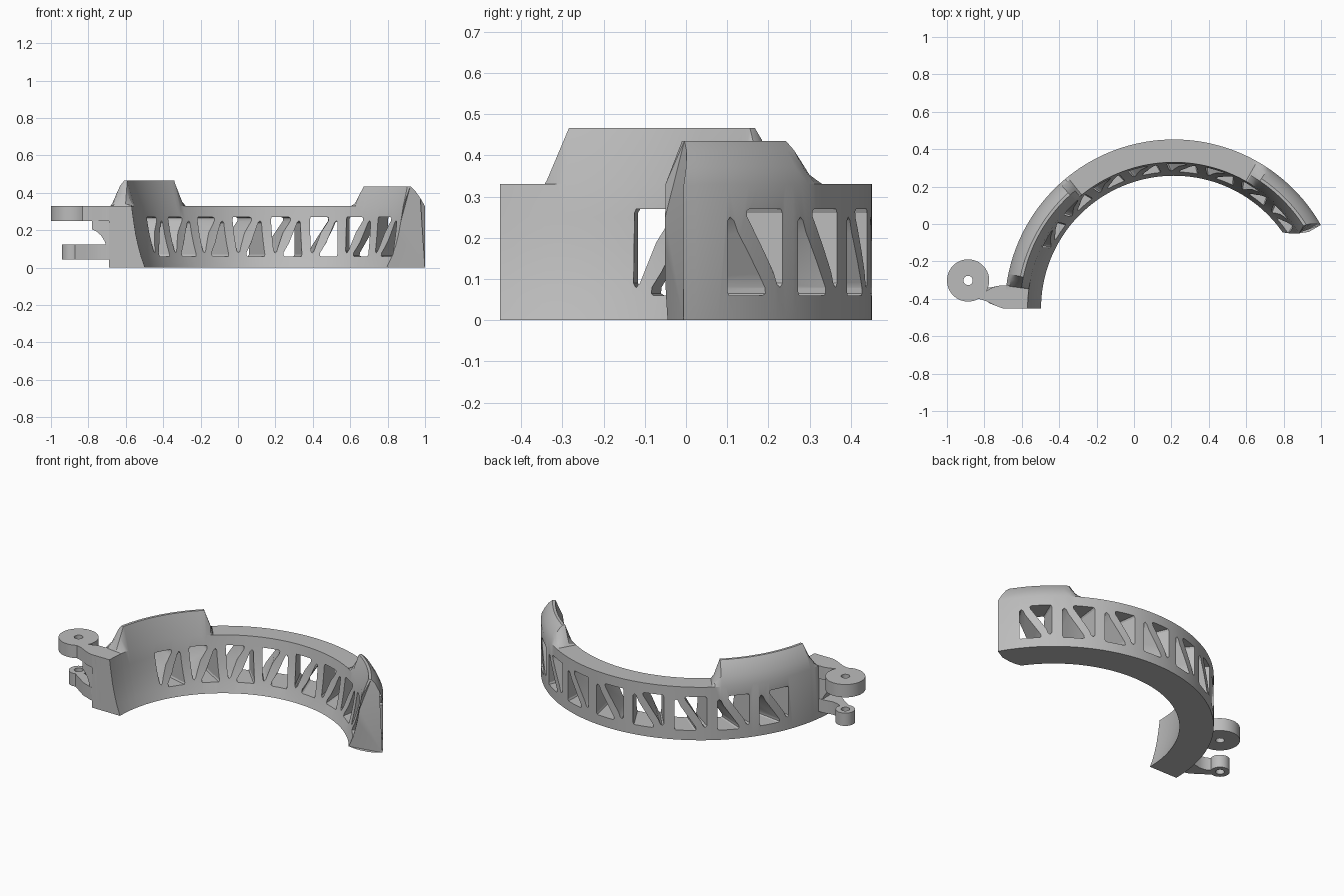
import bpy, bmesh, math
from math import radians, cos, sin

old = bpy.data.objects.get("Cube")
if old:
    bpy.data.objects.remove(old, do_unlink=True)

CX, CY, R = 0.213, -0.452, 0.904
WALL = 0.33

grey = bpy.data.materials.new("plain grey")
grey.use_nodes = True
grey.diffuse_color = (0.5, 0.5, 0.5, 1)
grey.node_tree.nodes["Principled BSDF"].inputs["Base Color"].default_value = (0.5, 0.5, 0.5, 1)


def polar(r, deg, z):
    return (CX + r * cos(radians(deg)), CY + r * sin(radians(deg)), z)


def lerp_table(x, table):
    """Piecewise linear lookup, clamped at both ends."""
    if x <= table[0][0]:
        return table[0][1]
    for (a, fa), (b, fb) in zip(table, table[1:]):
        if x <= b:
            return fa + (fb - fa) * (x - a) / (b - a)
    return table[-1][1]


def skin(bm, rings):
    """Join equal closed rings into a capped solid."""
    loops = [[bm.verts.new(p) for p in ring] for ring in rings]
    n = len(loops[0])
    for a, b in zip(loops, loops[1:]):
        for i in range(n):
            j = (i + 1) % n
            bm.faces.new((a[i], a[j], b[j], b[i]))
    bm.faces.new(loops[0][::-1])
    bm.faces.new(loops[-1])


def finish(name, bm):
    bmesh.ops.recalc_face_normals(bm, faces=bm.faces)
    mesh = bpy.data.meshes.new(name)
    bm.to_mesh(mesh)
    bm.free()
    mesh.materials.append(grey)
    obj = bpy.data.objects.new(name, mesh)
    bpy.context.collection.objects.link(obj)
    return obj


def solid(name, rings):
    bm = bmesh.new()
    skin(bm, rings)
    return finish(name, bm)


def activate(obj):
    bpy.ops.object.select_all(action='DESELECT')
    obj.select_set(True)
    bpy.context.view_layer.objects.active = obj


def cut(obj, cutter):
    activate(obj)
    mod = obj.modifiers.new("cut", 'BOOLEAN')
    mod.operation = 'DIFFERENCE'
    mod.solver = 'EXACT'
    mod.object = cutter
    bpy.ops.object.modifier_apply(modifier=mod.name)


def smooth(obj):
    activate(obj)
    bpy.ops.object.shade_smooth_by_angle(angle=radians(25))


# Curved wall: height of the raised tabs along the arc, and the rounded free end
TAB = [(30, 0.105), (56, 0.105), (60.5, 0), (129, 0), (132.4, 0.137), (168.2, 0.137), (172.3, 0)]
FREE_END = [(0.71, 35), (0.745, 32.5), (0.78, 31), (0.83, 29.6), (R, 29.6)]


def section(deg, is_end=False):
    h = lerp_table(deg, TAB)
    k = h / 0.137
    pts = [(0.71, 0), (0.731, 0.06), (0.747, 0.12), (0.76, 0.18), (0.771, 0.25), (0.782, WALL),
           (0.822, WALL + h), (0.838, WALL + h), (0.862, WALL + 0.78 * h),
           (0.886, WALL + 0.4 * h), (R, WALL), (R, 0), (0.83, 0), (0.78, 0), (0.745, 0)]
    ring = []
    for r, z in pts:
        end = lerp_table(r, FREE_END) + max(0, z - WALL) * 26
        # near the free end the stations ease into the rounded end shape
        a = end + (deg - 30) * (40 - end) / 10 if deg < 40 else deg
        ring.append(polar(r, a, z))
    return ring


stations = sorted(set([30 + 2 * i for i in range(76)] + [60.5, 129, 132.4, 168.2, 172.3]))
band = solid("curved_band", [section(d) for d in stations])

# Truss windows: two rounded triangles per bay, cut slightly askew through the wall
TRIANGLE = [(0, 0.07), (0.03, 0.06), (0.62, 0.06), (0.67, 0.065), (0.66, 0.08),
            (0.11, 0.242), (0.05, 0.251), (0, 0.24)]
START, PITCH, WIDTH, SKEW = 37.2, 15.55, 11.7, 28
bm = bmesh.new()
for bay in range(8):
    for flip in (False, True):
        shape = [(1 - t, WALL - z) if flip else (t, z) for t, z in TRIANGLE]
        skin(bm, [[polar(r, START + PITCH * bay + WIDTH * t + SKEW * (r - R), z) for t, z in shape]
                  for r in (0.65, 0.96)])
windows = finish("window_cutter", bm)
windows.hide_render = True
cut(band, windows)
bpy.data.objects.remove(windows, do_unlink=True)
smooth(band)

# Hinge lugs: round eye with a neck running into the wall
EYE = (-0.887, -0.302)


def lug(name, radius, first, last, neck, z0, z1):
    outline = [(EYE[0] + radius * cos(radians(first + (last - first) * i / 40)),
                EYE[1] + radius * sin(radians(first + (last - first) * i / 40))) for i in range(41)]
    outline += neck
    obj = solid(name, [[(x, y, z) for x, y in outline] for z in (z0, z1)])
    pin = solid("pin_cutter", [[(EYE[0] + 0.025 * cos(math.tau * i / 24),
                                 EYE[1] + 0.025 * sin(math.tau * i / 24), z) for i in range(24)]
                               for z in (z0 - 0.1, z1 + 0.1)])
    pin.hide_render = True
    cut(obj, pin)
    bpy.data.objects.remove(pin, do_unlink=True)
    smooth(obj)


ROOT = [(-0.7, -0.452), (-0.62, -0.452), (-0.62, -0.33), (-0.72, -0.33)]
lug("upper_hinge_lug", 0.113, -31, 300,
    [(-0.79, -0.412), (-0.74, -0.437)] + ROOT + [(-0.755, -0.338), (-0.775, -0.35)], 0.25, WALL)
lug("lower_hinge_lug", 0.055, -20, 285,
    [(-0.82, -0.39), (-0.77, -0.425)] + ROOT + [(-0.77, -0.34), (-0.81, -0.335)], 0.045, 0.125)

# Curved gusset under the upper lug, narrowing outward
GUSSET = [(-0.78, 0.26), (-0.78, 0.205), (-0.755, 0.193), (-0.732, 0.172), (-0.712, 0.14),
          (-0.699, 0.1), (-0.691, 0.05), (-0.66, 0.05), (-0.66, 0.26)]
gusset = solid("hinge_gusset", [[(x, y + s * max(0, -0.7 - x), z) for x, z in GUSSET]
                                for y, s in ((-0.452, 0.45), (-0.332, -0.25))])
smooth(gusset)
